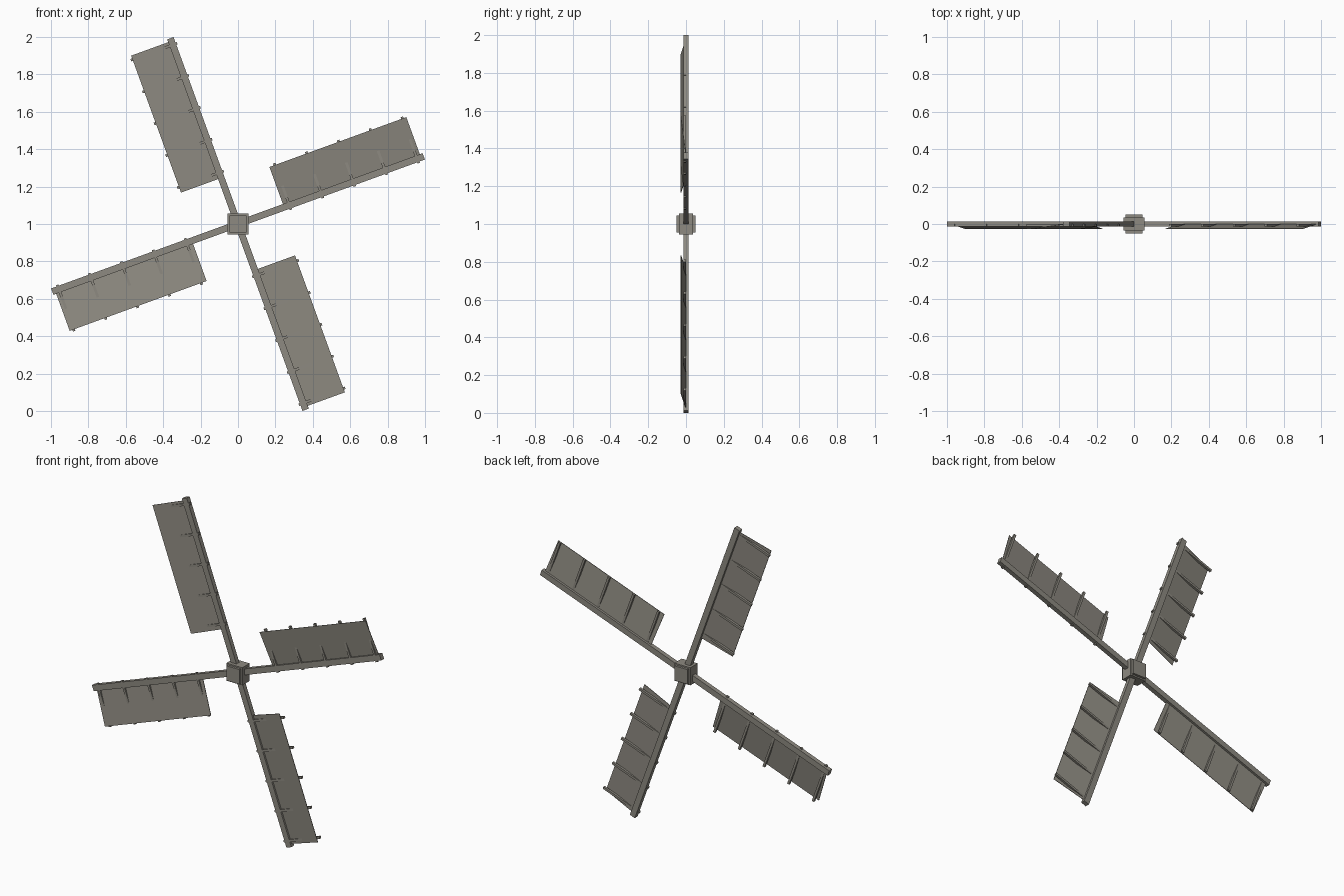
import bpy
from math import radians
from mathutils import Matrix, Vector

cube = bpy.data.objects.get("Cube")
if cube:
    bpy.data.objects.remove(cube, do_unlink=True)


def material(name, colour):
    m = bpy.data.materials.new(name)
    m.use_nodes = True
    m.diffuse_color = colour
    m.node_tree.nodes["Principled BSDF"].inputs["Base Color"].default_value = colour
    return m


wood = material("weathered_wood", (0.27, 0.255, 0.22, 1))
HUB_CENTRE = Matrix.Translation((0, 0, 1))


def prism(name, section, x0, x1, frame):
    """Extrude a four-point (y, z) section along x, then place it."""
    verts = [frame @ Vector((x, y, z)) for x in (x0, x1) for y, z in section]
    sides = [(i, (i + 1) % 4, (i + 1) % 4 + 4, i + 4) for i in range(4)]
    mesh = bpy.data.meshes.new(name)
    mesh.from_pydata(verts, [], sides + [(3, 2, 1, 0), (4, 5, 6, 7)])
    mesh.materials.append(wood)
    obj = bpy.data.objects.new(name, mesh)
    bpy.context.collection.objects.link(obj)
    return obj


def rect(y0, y1, z0, z1):
    return [(y0, z0), (y1, z0), (y1, z1), (y0, z1)]


# Hub: wide middle block with a smaller cap showing front and back
prism("hub_block", rect(-0.036, 0.036, -0.055, 0.055), -0.055, 0.055, HUB_CENTRE)
prism("hub_caps", rect(-0.05, 0.05, -0.046, 0.046), -0.046, 0.046, HUB_CENTRE)

# Four blades: arm, tilted sail board and five ribs crossing it
for n in range(4):
    frame = HUB_CENTRE @ Matrix.Rotation(-radians(20 + 90 * n), 4, "Y")
    tag = str(n + 1)
    prism("arm_" + tag, rect(-0.014, 0.014, -0.018, 0.018), 0.03, 1.057, frame)
    sail = [(-0.002, 0.01), (0.001, 0.01), (-0.025, 0.229), (-0.028, 0.229)]
    prism("sail_" + tag, sail, 0.262, 1.041, frame)
    for r in range(5):
        u = 0.293 + 0.1815 * r
        prism(f"rib_{tag}_{r + 1}", rect(-0.014, 0, -0.025, 0.239), u - 0.007, u + 0.007, frame)
